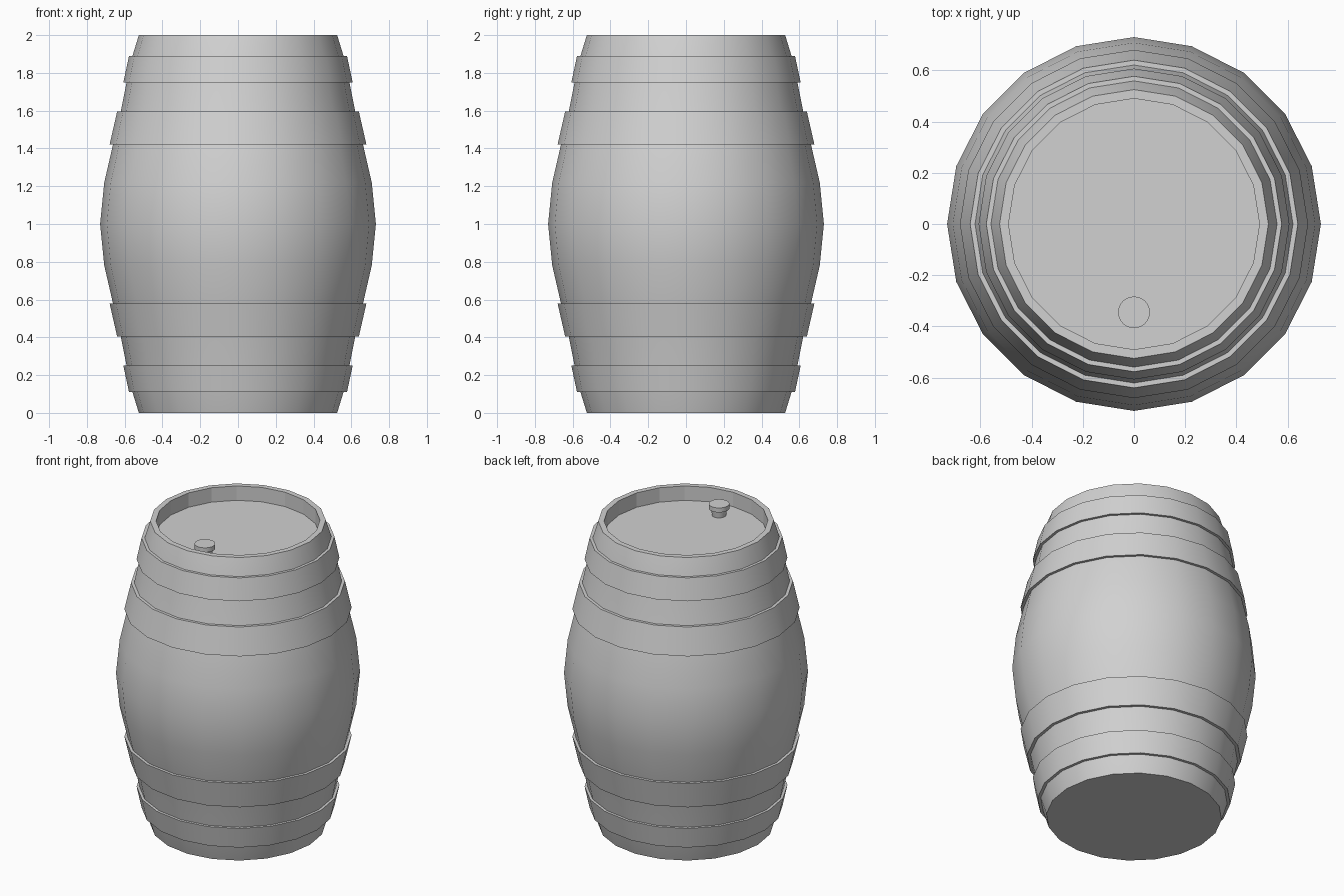
import bpy, bmesh, math

if "Cube" in bpy.data.objects:
    bpy.data.objects.remove(bpy.data.objects["Cube"], do_unlink=True)

grey = bpy.data.materials.new("plain grey")
grey.use_nodes = True
grey.diffuse_color = (0.64, 0.64, 0.64, 1)
grey.node_tree.nodes["Principled BSDF"].inputs["Base Color"].default_value = (0.64, 0.64, 0.64, 1)


def lathe(name, profile, sides=20, closed=False, center=(0, 0)):
    """Spin (radius, z) points into rings; open profiles get flat end caps."""
    bm = bmesh.new()
    rings = []
    for r, z in profile:
        angles = [math.tau * i / sides for i in range(sides)]
        rings.append([bm.verts.new((center[0] + r * math.cos(a), center[1] + r * math.sin(a), z))
                      for a in angles])
    pairs = list(zip(rings, rings[1:]))
    if closed:
        pairs.append((rings[-1], rings[0]))
    else:
        bm.faces.new(rings[0])
        bm.faces.new(rings[-1])
    for low, high in pairs:
        for i in range(sides):
            j = (i + 1) % sides
            bm.faces.new((low[i], low[j], high[j], high[i]))
    bmesh.ops.recalc_face_normals(bm, faces=bm.faces)
    mesh = bpy.data.meshes.new(name)
    bm.to_mesh(mesh)
    bm.free()
    mesh.materials.append(grey)
    obj = bpy.data.objects.new(name, mesh)
    bpy.context.collection.objects.link(obj)
    bpy.ops.object.select_all(action='DESELECT')
    obj.select_set(True)
    bpy.context.view_layer.objects.active = obj
    bpy.ops.object.shade_smooth_by_angle(angle=math.radians(30))
    return obj


# Bulging body, symmetric about mid height, with a recessed lid
half = [(0.525, 0), (0.565, 0.13), (0.592, 0.26), (0.622, 0.41), (0.662, 0.58), (0.708, 0.78)]
body = half + [(0.73, 1)] + [(r, 2 - z) for r, z in reversed(half)]
barrel = lathe("barrel_body", body + [(0.49, 2), (0.49, 1.905)])

# Inside of the rim stays faceted
for face in barrel.data.polygons:
    c = face.center
    if c.z > 1.9 and face.normal.x * c.x + face.normal.y * c.y < -0.01:
        face.use_smooth = False

# Hoops, mirrored between top and bottom
hoops = {"end": (0.607, 0.25, 0.577, 0.11), "belly": (0.68, 0.58, 0.64, 0.405)}
for name, (wide, z_wide, narrow, z_narrow) in hoops.items():
    section = [(wide, z_wide), (narrow, z_narrow), (narrow - 0.035, z_narrow), (wide - 0.035, z_wide)]
    lathe("lower_" + name + "_hoop", section, closed=True)
    lathe("upper_" + name + "_hoop", [(r, 2 - z) for r, z in section], closed=True)

# Bung on the lid
lathe("bung", [(0.042, 1.9), (0.048, 1.95), (0.062, 1.95), (0.062, 1.98)],
      sides=24, center=(0, -0.345))
